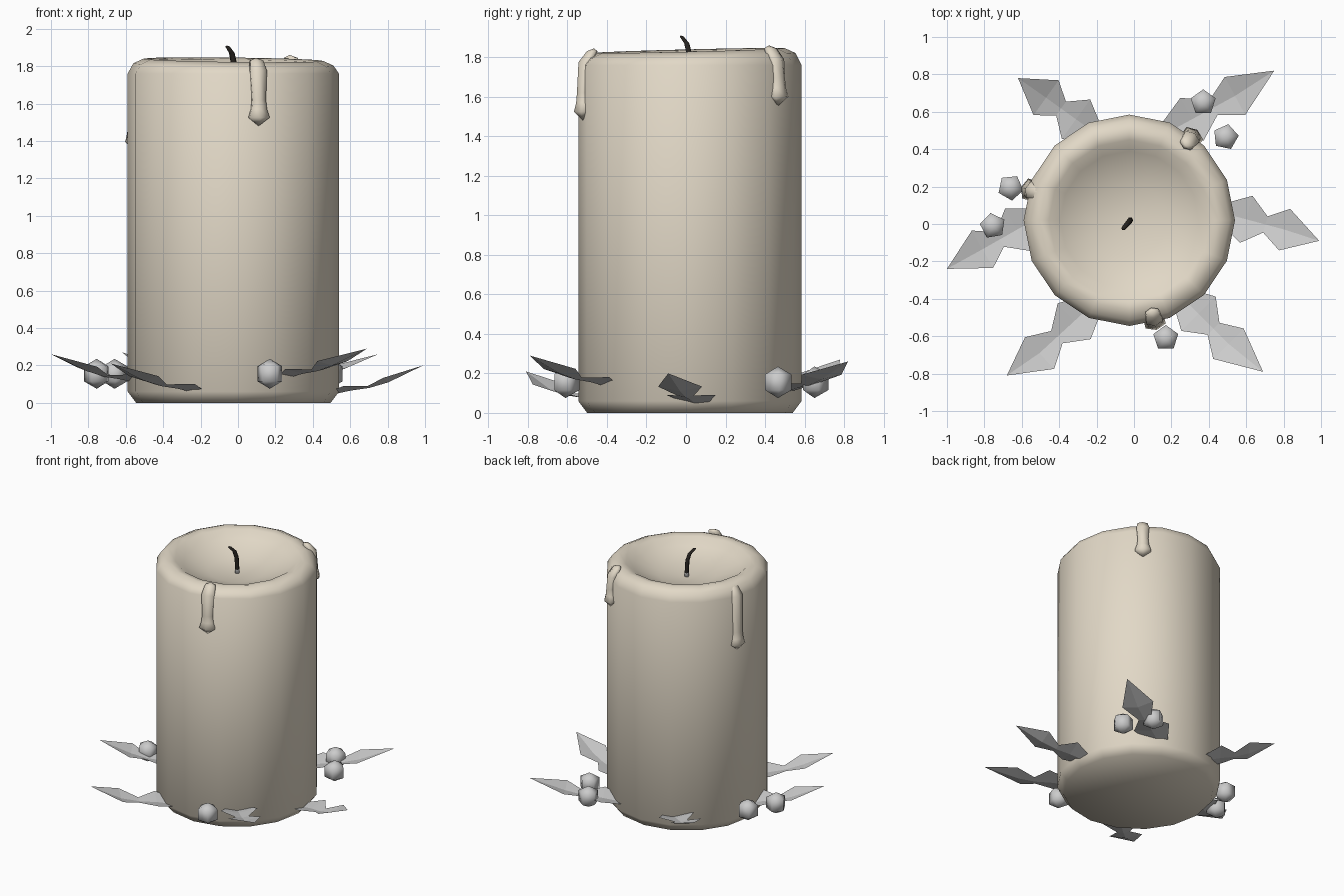
import bpy, bmesh, math
from mathutils import Vector

cube = bpy.data.objects.get("Cube")
if cube:
    bpy.data.objects.remove(cube, do_unlink=True)


def material(name, rgb):
    m = bpy.data.materials.new(name)
    m.use_nodes = True
    m.diffuse_color = (*rgb, 1)
    m.node_tree.nodes["Principled BSDF"].inputs["Base Color"].default_value = (*rgb, 1)
    return m


WAX = material("cream wax", (0.76, 0.69, 0.57))
GREY = material("soft grey", (0.6, 0.6, 0.6))
WICK = material("charred wick", (0.02, 0.017, 0.014))


def finish(name, bm, mat, smooth=True):
    bmesh.ops.recalc_face_normals(bm, faces=bm.faces)
    mesh = bpy.data.meshes.new(name)
    bm.to_mesh(mesh)
    bm.free()
    mesh.materials.append(mat)
    for p in mesh.polygons:
        p.use_smooth = smooth
    obj = bpy.data.objects.new(name, mesh)
    bpy.context.collection.objects.link(obj)
    return obj


def loft(bm, rings):
    """Bridge rings of points; a ring of one point closes to a fan."""
    loops = [[bm.verts.new(p) for p in ring] for ring in rings]
    for a, b in zip(loops, loops[1:]):
        n = max(len(a), len(b))
        for i in range(n):
            j = (i + 1) % n
            quad = [a[i % len(a)], a[j % len(a)], b[j % len(b)], b[i % len(b)]]
            bm.faces.new(list(dict.fromkeys(quad)))


def ring(centre, r, n, depth=1.0, turn=0.0):
    """Horizontal ring, squashed along the direction of turn."""
    out = []
    for i in range(n if r else 1):
        a = math.tau * i / n
        u, v = r * depth * math.cos(a), r * math.sin(a)
        out.append(Vector(centre) + Vector((u * math.cos(turn) - v * math.sin(turn),
                                            u * math.sin(turn) + v * math.cos(turn), 0)))
    return out


# Candle body with an uneven rim and a melted hollow
CX, CY = -0.025, 0.02
profile = [(0, 0), (0.52, 0), (0.565, 0.06), (0.565, 1.76), (0.535, 1.805), (0.48, 1.83),
           (0.43, 1.82), (0.37, 1.775), (0.2, 1.72), (0, 1.7)]
rings = [ring((CX, CY, z), r, 16) for r, z in profile]
for loop in rings[4:8]:
    for p in loop:
        a = math.atan2(p.y - CY, p.x - CX)
        p.z += 0.012 * math.sin(a) - 0.006 * math.cos(a) + 0.004
bm = bmesh.new()
loft(bm, rings)
finish("candle_body", bm, WAX)

# Wax drips: angle around the candle, top and bottom height
for name, deg, top, low in (("front", -76, 1.845, 1.48), ("back", 53, 1.86, 1.555),
                            ("right", 163, 1.83, 1.35)):
    a = math.radians(deg)
    steps = [(0, top, 0.5), (0.04, top - 0.015, 0.51), (0.052, top - 0.07, 0.545),
             (0.042, low + 0.14, 0.56), (0.048, low + 0.09, 0.56),
             (0.064, low + 0.045, 0.56), (0, low, 0.56)]
    bm = bmesh.new()
    loft(bm, [ring((CX + d * math.cos(a), CY + d * math.sin(a), z), r, 6, 0.7, a)
              for r, z, d in steps])
    finish(name + "_wax_drip", bm, WAX)

# Bent wick
bm = bmesh.new()
path = [(0, -0.02, 0.02, 1.69), (0.016, -0.02, 0.02, 1.69), (0.016, -0.02, 0.02, 1.73),
        (0.016, -0.023, 0.016, 1.82), (0.015, -0.033, 0.004, 1.87),
        (0.012, -0.056, -0.022, 1.905), (0, -0.06, -0.028, 1.91)]
loft(bm, [ring((x, y, z), r, 6) for r, x, y, z in path])
wick = finish("wick", bm, WICK)
wick.data.materials.append(GREY)
for p in wick.data.polygons:
    p.material_index = int(p.center.z < 1.73)

# Spiky leaves: inner barbs, outer barbs, tip (x, y, z)
leaves = {
    "left": ((0.60, 0.025), (0.805, -0.03), (0.99, -0.09, 0.2)),
    "back_left": ((0.31, 0.56), (0.54, 0.685), (0.75, 0.82, 0.26)),
    "back_right": ((-0.31, 0.56), (-0.47, 0.675), (-0.62, 0.78, 0.27)),
    "right": ((-0.625, -0.03), (-0.81, -0.135), (-1.0, -0.24, 0.26)),
    "front_right": ((-0.32, -0.52), (-0.505, -0.69), (-0.68, -0.81, 0.21)),
    "front_left": ((0.345, -0.48), (0.505, -0.64), (0.69, -0.79, 0.29)),
}
for name, (inner, outer, tip) in leaves.items():
    inner, outer = Vector((*inner, tip[2] - 0.135)), Vector((*outer, tip[2] - 0.09))
    along = outer - inner
    across = Vector((-along.y, along.x, 0)).normalized()
    base = inner - along * 0.65
    waist = (inner + outer) / 2 - Vector((0, 0, 0.008))
    bm = bmesh.new()
    rows = []
    for c, w in ((base, 0.05), (inner, 0.13), (waist, 0.045), (outer, 0.115)):
        lift = Vector((0, 0, 0.2 * w))
        rows.append([bm.verts.new(c + across * w + lift), bm.verts.new(c),
                     bm.verts.new(c - across * w + lift)])
    end = bm.verts.new(tip)
    for a, b in zip(rows, rows[1:]):
        for i in (0, 1):
            bm.faces.new((a[i], b[i], b[i + 1], a[i + 1]))
    for i in (0, 1):
        bm.faces.new((rows[-1][i], end, rows[-1][i + 1]))
    leaf = finish(name + "_leaf", bm, GREY, smooth=False)
    if leaf.data.polygons[0].normal.z < 0:
        leaf.data.flip_normals()

# Berries
for i, (x, y, turn) in enumerate(((0.37, 0.65, 90), (0.49, 0.465, 150), (0.17, -0.61, 90),
                                  (-0.66, 0.195, 60), (-0.755, -0.01, 100))):
    bm = bmesh.new()
    t = math.radians(turn)
    loft(bm, [ring((x, y, 0.155 + h), r, 5, 1, t)
              for r, h in ((0, -0.08), (0.07, -0.04), (0.07, 0.04), (0, 0.08))])
    finish(f"berry_{i + 1}", bm, GREY)
